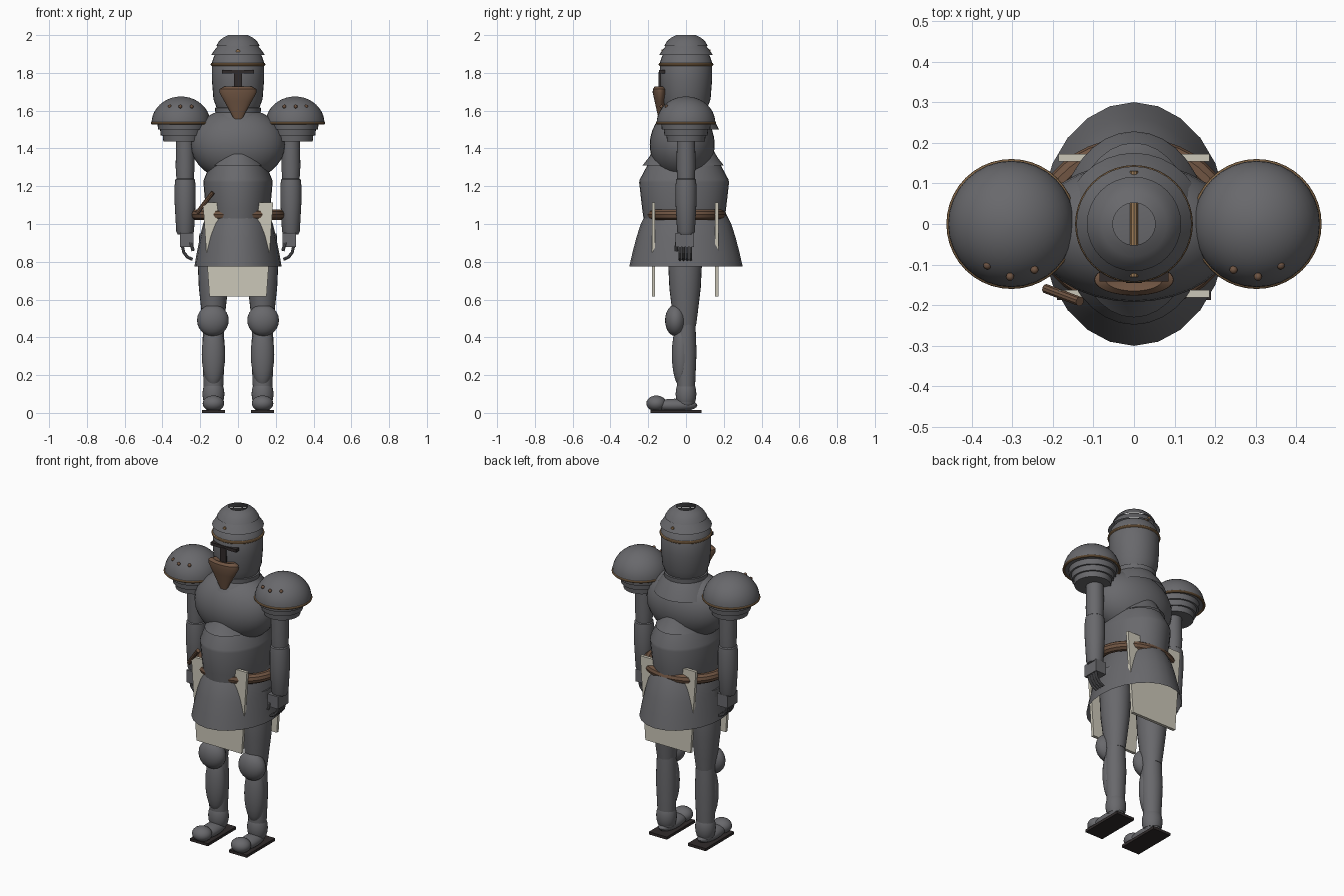
import bpy, bmesh, math
from mathutils import Vector, Matrix

cube = bpy.data.objects.get("Cube")
if cube:
    bpy.data.objects.remove(cube, do_unlink=True)


def material(name, rgb):
    m = bpy.data.materials.new(name)
    m.use_nodes = True
    m.diffuse_color = (*rgb, 1)
    bsdf = m.node_tree.nodes["Principled BSDF"]
    bsdf.inputs["Base Color"].default_value = (*rgb, 1)
    bsdf.inputs["Roughness"].default_value = 0.6
    return m


STEEL = material("steel_grey", (0.14, 0.14, 0.15))
LEATHER = material("brown_leather", (0.16, 0.09, 0.055))
BRONZE = material("bronze_trim", (0.32, 0.19, 0.09))
CLOTH = material("cream_cloth", (0.6, 0.57, 0.48))
DARK = material("dark_brown", (0.03, 0.024, 0.024))
parts = []


def finish(bm, name, mat, fix=False):
    if fix:
        bmesh.ops.recalc_face_normals(bm, faces=bm.faces)
    me = bpy.data.meshes.new(name)
    bm.to_mesh(me)
    bm.free()
    me.materials.append(mat)
    ob = bpy.data.objects.new(name, me)
    bpy.context.collection.objects.link(ob)
    parts.append(ob)
    return ob


def lathe(name, mat, profile, at=(0, 0), sx=1, sy=1, n=32, caps=True):
    """Turn (radius, height) points, listed bottom to top, about a vertical axis."""
    bm = bmesh.new()
    rings = [[bm.verts.new((at[0] + r * sx * math.cos(i * math.tau / n),
                            at[1] + r * sy * math.sin(i * math.tau / n), z))
              for i in range(n)] for r, z in profile]
    for a, b in zip(rings, rings[1:]):
        for i in range(n):
            j = (i + 1) % n
            bm.faces.new((a[i], a[j], b[j], b[i]))
    if caps:
        bm.faces.new(rings[0][::-1])
        bm.faces.new(rings[-1])
    return finish(bm, name, mat)


def ball(name, mat, at, size, n=24):
    bm = bmesh.new()
    bmesh.ops.create_uvsphere(bm, u_segments=n, v_segments=n // 2, radius=1)
    bmesh.ops.transform(bm, verts=bm.verts, matrix=Matrix.Translation(at) @ Matrix.Diagonal((*size, 1)))
    return finish(bm, name, mat)


def box(name, mat, lo, hi, top_scale=1):
    bm = bmesh.new()
    bmesh.ops.create_cube(bm, size=1)
    lo, hi = Vector(lo), Vector(hi)
    for v in bm.verts:
        if v.co.z > 0:
            v.co.x *= top_scale
        v.co = (lo + hi) / 2 + v.co * (hi - lo)
    return finish(bm, name, mat)


def ring(name, mat, at, rx, ry, tube, n=40, m=10):
    bm = bmesh.new()
    loops = []
    for i in range(n):
        a = i * math.tau / n
        loops.append([bm.verts.new((
            at[0] + (rx + tube * math.cos(k * math.tau / m)) * math.cos(a),
            at[1] + (ry + tube * math.cos(k * math.tau / m)) * math.sin(a),
            at[2] + tube * math.sin(k * math.tau / m))) for k in range(m)])
    for i in range(n):
        a, b = loops[i], loops[(i + 1) % n]
        for k in range(m):
            bm.faces.new((a[k], b[k], b[(k + 1) % m], a[(k + 1) % m]))
    return finish(bm, name, mat, True)


def rod(name, mat, points, radius):
    """Chain of round segments through the points."""
    bm = bmesh.new()
    for p, q in zip(points, points[1:]):
        p, q = Vector(p), Vector(q)
        d = q - p
        mtx = Matrix.Translation((p + q) / 2) @ d.to_track_quat('Z', 'Y').to_matrix().to_4x4()
        bmesh.ops.create_cone(bm, cap_ends=True, segments=10, radius1=radius, radius2=radius,
                              depth=d.length + radius / 2, matrix=mtx)
    return finish(bm, name, mat)


# Helmet: body, two overlapping brow tiers and an open crown
lathe("helmet_body", STEEL, [(0.095, 1.56), (0.115, 1.62), (0.13, 1.66), (0.138, 1.76), (0.138, 1.85),
                             (0.12, 1.89), (0.07, 1.905)])
lathe("helmet_lower_tier", STEEL, [(0.138, 1.855), (0.126, 1.89), (0.11, 1.91)], caps=False)
lathe("helmet_upper_tier", STEEL, [(0.142, 1.895), (0.125, 1.92), (0.105, 1.945)], caps=False)
lathe("helmet_crown", STEEL, [(0.116, 1.942), (0.1, 1.968), (0.08, 1.986), (0.052, 2.0)], caps=False)
ring("helmet_band", BRONZE, (0, 0, 1.845), 0.136, 0.136, 0.009)
rod("helmet_pin", BRONZE, [(0, -0.128, 1.915), (0, 0.128, 1.915)], 0.01)

# Face: eye slit and pointed guard
box("eye_slit", DARK, (-0.085, -0.142, 1.798), (0.085, -0.11, 1.816))
box("nose_slit", DARK, (-0.02, -0.145, 1.70), (0.02, -0.12, 1.805))
lathe("face_guard", LEATHER, [(0.008, 1.53), (0.045, 1.60), (0.073, 1.65), (0.098, 1.695),
                              (0.097, 1.715), (0.07, 1.728), (0.02, 1.72)], (0, -0.137), 1, 0.4)

# Torso
lathe("collar", STEEL, [(0.175, 1.5), (0.15, 1.55), (0.12, 1.59), (0.122, 1.615), (0.1, 1.62)], caps=False)
ball("chest", STEEL, (0, -0.02, 1.42), (0.25, 0.172, 0.195), 32)
lathe("chest_flare", STEEL, [(0.215, 1.31), (0.18, 1.355), (0.14, 1.43)], (0, -0.015), 0.7, 1, caps=False)
lathe("abdomen", STEEL, [(0.215, 1.03), (0.222, 1.08), (0.238, 1.22), (0.235, 1.235), (0.195, 1.31),
                         (0.12, 1.34)], (0, -0.01), 0.77)

# Skirt, belt and hanging cloths
lathe("skirt", STEEL, [(0.3, 0.775), (0.283, 0.85), (0.262, 0.93), (0.24, 1.0), (0.215, 1.05)],
      sx=0.77, n=24, caps=False)
ring("belt", LEATHER, (0, 0, 1.05), 0.22, 0.185, 0.029)
rod("belt_handle", LEATHER, [(-0.215, -0.16, 1.06), (-0.135, -0.19, 1.165)], 0.012)
for label, y in (("front", -0.172), ("back", 0.163)):
    box(label + "_cloth", CLOTH, (-0.151, y - 0.009, 0.615), (0.151, y + 0.009, 1.115), 1.23)

for side, s in (("right", -1), ("left", 1)):
    # Shoulder armour
    x = s * 0.302
    dome = [(0.156 * math.cos(a), 1.533 + 0.142 * math.sin(a))
            for a in (i * math.pi / 20 for i in range(10))] + [(0.004, 1.675)]
    lathe(side + "_pauldron", STEEL, dome, (x, 0))
    ring(side + "_pauldron_trim", BRONZE, (x, 0, 1.534), 0.153, 0.153, 0.007)
    for i, r in enumerate((0.132, 0.118, 0.104)):
        top = 1.535 - i * 0.032
        lathe(f"{side}_shoulder_plate_{i + 1}", STEEL, [(r - 0.004, top - 0.034), (r, top)],
              (s * 0.295, 0))
    for i, (rx, ry) in enumerate(((0.245, -0.113), (0.305, -0.13), (0.361, -0.102))):
        ball(f"{side}_rivet_{i + 1}", LEATHER, (s * rx, ry, 1.622), (0.01,) * 3, 12)

    # Arm
    arm = s * 0.28
    lathe(side + "_upper_arm", STEEL, [(0.045, 1.22), (0.05, 1.3), (0.048, 1.47)], (arm, 0), n=24)
    lathe(side + "_forearm", STEEL, [(0.04, 0.945), (0.047, 0.96), (0.056, 1.12), (0.056, 1.2),
                                     (0.052, 1.235), (0.04, 1.245)], (arm, 0), n=24)
    xs = sorted((s * 0.235, s * 0.307))
    box(side + "_hand", STEEL, (xs[0], -0.055, 0.878), (xs[1], 0.042, 0.952))
    for i in range(4):
        y = -0.032 + i * 0.019
        rod(f"{side}_finger_{i + 1}", STEEL, [(s * 0.295, y, 0.885), (s * 0.287, y, 0.85),
                                              (s * 0.268, y, 0.825), (s * 0.242, y, 0.813)], 0.008)
    rod(side + "_thumb", STEEL, [(s * 0.25, -0.05, 0.9), (s * 0.238, -0.052, 0.86)], 0.009)

    # Leg and foot
    leg = s * 0.13
    lathe(side + "_thigh", STEEL, [(0.058, 0.46), (0.066, 0.52), (0.083, 0.66), (0.09, 0.8), (0.08, 0.95)],
          (leg, -0.005), 0.93, n=24)
    ball(side + "_knee", STEEL, (s * 0.133, -0.055, 0.49), (0.084, 0.056, 0.084))
    lathe(side + "_calf", STEEL, [(0.05, 0.05), (0.052, 0.15), (0.06, 0.32), (0.053, 0.49)],
          (leg, 0.0), 1, 0.93, n=24)
    ball(side + "_shin_guard", STEEL, (leg, -0.025, 0.31), (0.062, 0.05, 0.175))
    ball(side + "_ankle", STEEL, (leg, 0.0, 0.1), (0.058, 0.055, 0.09))
    ball(side + "_foot", STEEL, (leg, -0.06, 0.04), (0.05, 0.12, 0.035))
    ball(side + "_toe_cap", STEEL, (leg, -0.157, 0.05), (0.057, 0.053, 0.042))
    box(side + "_sole", DARK, (leg - 0.06, -0.187, 0), (leg + 0.06, 0.083, 0.016))

# Smooth rounded parts, keep creases
bpy.ops.object.select_all(action='DESELECT')
for ob in parts:
    ob.select_set(True)
bpy.context.view_layer.objects.active = parts[0]
bpy.ops.object.shade_smooth_by_angle(angle=math.radians(35))
